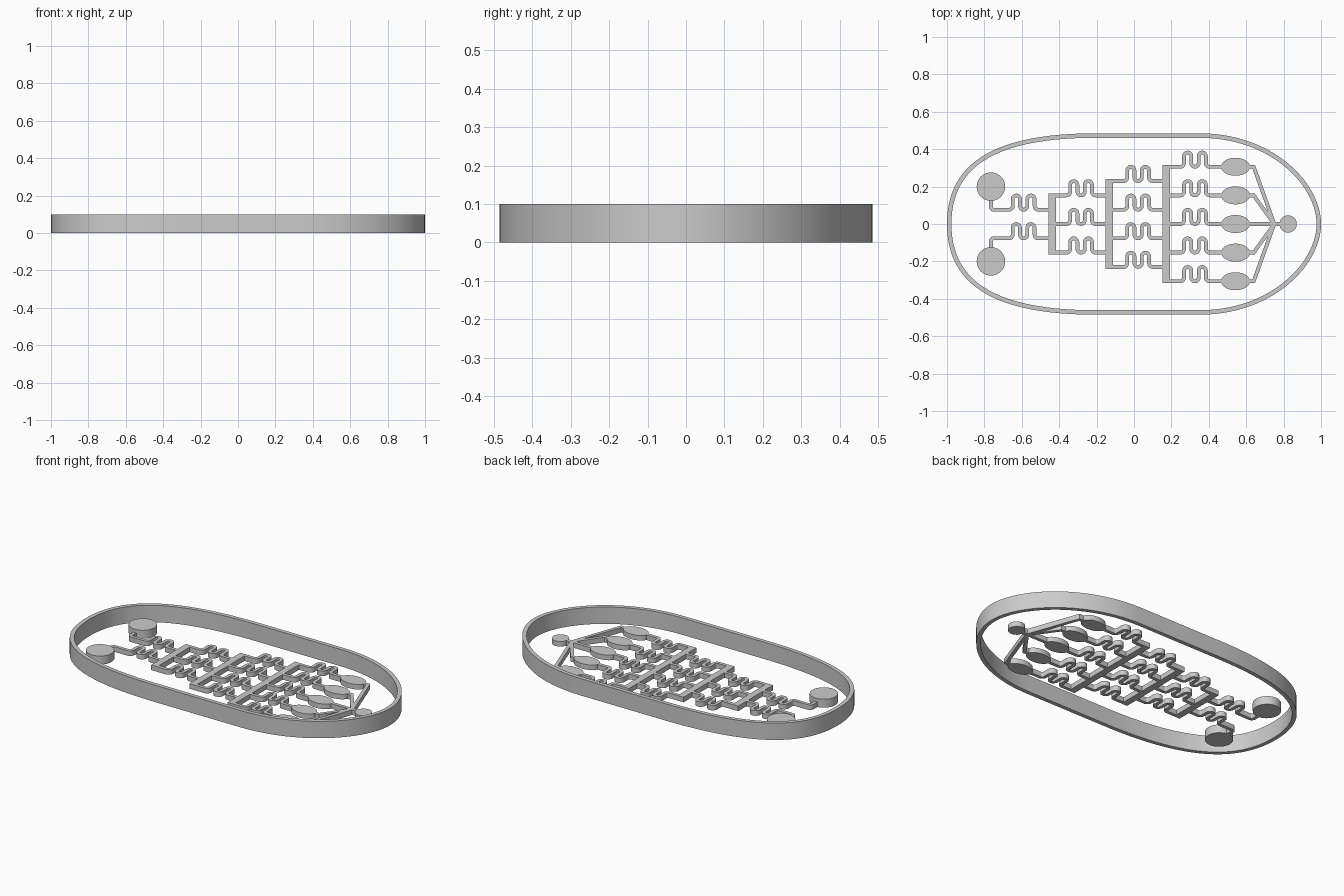
import bpy
import bmesh
from math import cos, sin, pi
from mathutils import Vector
from mathutils.geometry import interpolate_bezier

if "Cube" in bpy.data.objects:
    bpy.data.objects.remove(bpy.data.objects["Cube"])

grey = bpy.data.materials.new("plain_grey")
grey.use_nodes = True
grey.diffuse_color = (0.6, 0.6, 0.6, 1)
grey.node_tree.nodes["Principled BSDF"].inputs["Base Color"].default_value = (0.6, 0.6, 0.6, 1)

RIM_H, INLET_H, FLOW_H = 0.1, 0.05, 0.03
WIDTH = 0.02


def finish(bm, name):
    bmesh.ops.recalc_face_normals(bm, faces=bm.faces)
    mesh = bpy.data.meshes.new(name)
    bm.to_mesh(mesh)
    bm.free()
    mesh.materials.append(grey)
    ob = bpy.data.objects.new(name, mesh)
    bpy.context.collection.objects.link(ob)
    bpy.ops.object.select_all(action="DESELECT")
    ob.select_set(True)
    bpy.context.view_layer.objects.active = ob
    bpy.ops.object.shade_smooth_by_angle(angle=pi / 6)
    return ob


def wall(name, path, width, height, closed=False):
    """Rectangular section swept along a flat path with mitred corners."""
    pts = [Vector(p) for p in path]
    n = len(pts)
    bm = bmesh.new()
    rows = []
    for i, p in enumerate(pts):
        before = pts[i - 1] if i or closed else None
        after = pts[(i + 1) % n] if i < n - 1 or closed else None
        d1 = (p - before).normalized() if before else (after - p).normalized()
        d2 = (after - p).normalized() if after else d1
        tangent = (d1 + d2).normalized()
        side = Vector((-tangent.y, tangent.x)) * (width / 2 / tangent.dot(d1))
        a, b = p + side, p - side
        rows.append([bm.verts.new((q.x, q.y, z))
                     for q, z in ((a, 0), (b, 0), (b, height), (a, height))])
    for i in range(n if closed else n - 1):
        r, s = rows[i], rows[(i + 1) % n]
        for k in range(4):
            m = (k + 1) % 4
            bm.faces.new((r[k], r[m], s[m], s[k]))
    if not closed:
        bm.faces.new(rows[0])
        bm.faces.new(rows[-1])
    return finish(bm, name)


def disc(name, x, y, rx, ry, height):
    bm = bmesh.new()
    ring = [bm.verts.new((x + rx * cos(a), y + ry * sin(a), 0))
            for a in (2 * pi * i / 48 for i in range(48))]
    base = bm.faces.new(ring)
    top = bmesh.ops.extrude_face_region(bm, geom=[base], use_keep_orig=True)["geom"]
    bmesh.ops.translate(bm, vec=(0, 0, height),
                        verts=[v for v in top if isinstance(v, bmesh.types.BMVert)])
    return finish(bm, name)


def arc(cx, cy, r, start, end, steps=10):
    return [(cx + r * cos(a), cy + r * sin(a))
            for a in (start + (end - start) * i / steps for i in range(steps + 1))]


def meander(x, y):
    """Two upward loops with rounded turns, centred on x."""
    r, rise = 0.0195, 0.076
    low, high = y + r, y + rise - r
    path = arc(x - 4 * r, low, r, -pi / 2, 0)
    path += arc(x - 2 * r, high, r, pi, 0)
    path += arc(x, low, r, pi, 2 * pi)
    path += arc(x + 2 * r, high, r, pi, 0)
    path += arc(x + 4 * r, low, r, pi, 1.5 * pi)
    return path


# Outer rim: one half from two curves, mirrored to close the loop
nose = interpolate_bezier(Vector((0.988, 0)), Vector((0.988, 0.21)),
                          Vector((0.74, 0.473)), Vector((0.35, 0.473)), 28)
tail = interpolate_bezier(Vector((-0.2, 0.473)), Vector((-0.74, 0.473)),
                          Vector((-0.988, 0.32)), Vector((-0.988, 0)), 28)
half = [(p.x, p.y) for p in nose + tail]
wall("outer_rim", half + [(x, -y) for x, y in half[-2:0:-1]], 0.024, RIM_H, True)

# Manifold bars and the branches between them
STEP = 0.0765
bars = [-0.437, -0.132, 0.173]
for i, x in enumerate(bars):
    reach = STEP * (i + 2) + WIDTH / 2
    wall(f"manifold_bar_{i + 1}", [(x, -reach), (x, reach)], 0.04, FLOW_H)

# Inlets with their mixing channels
for side, sign in (("back", 1), ("front", -1)):
    x, y = -0.765, STEP * sign
    disc(f"inlet_{side}", x, 0.2 * sign, 0.076, 0.076, INLET_H)
    bend = arc(x + 0.015, y + 0.015 * sign, 0.015, pi, pi + sign * pi / 2, 5)
    wall(f"inlet_channel_{side}",
         [(x, 0.2 * sign)] + bend + meander(-0.59, y) + [(bars[0], y)], WIDTH, FLOW_H)

# Branch channels, one more in each stage
for stage, (start, end, mid) in enumerate(((bars[0], bars[1], -0.283),
                                           (bars[1], bars[2], 0.022),
                                           (bars[2], 0.5, 0.326))):
    count = stage + 3
    for j in range(count):
        y = (2 * j - count + 1) * STEP
        wall(f"mixing_channel_{stage + 1}_{j + 1}",
             [(start, y)] + meander(mid, y) + [(end, y)], WIDTH, FLOW_H)

# Oval chambers and channels gathering into the outlet
for j in range(5):
    y = (j - 2) * 2 * STEP
    disc(f"chamber_{j + 1}", 0.543, y, 0.077, 0.048, FLOW_H)
    path = [(0.6, y), (0.64, y), (0.75, 0)] if y else [(0.6, 0), (0.75, 0)]
    wall(f"collector_channel_{j + 1}", path, WIDTH, FLOW_H)
wall("outlet_channel", [(0.74, 0), (0.82, 0)], WIDTH, FLOW_H)
disc("outlet", 0.824, 0, 0.046, 0.046, FLOW_H)
